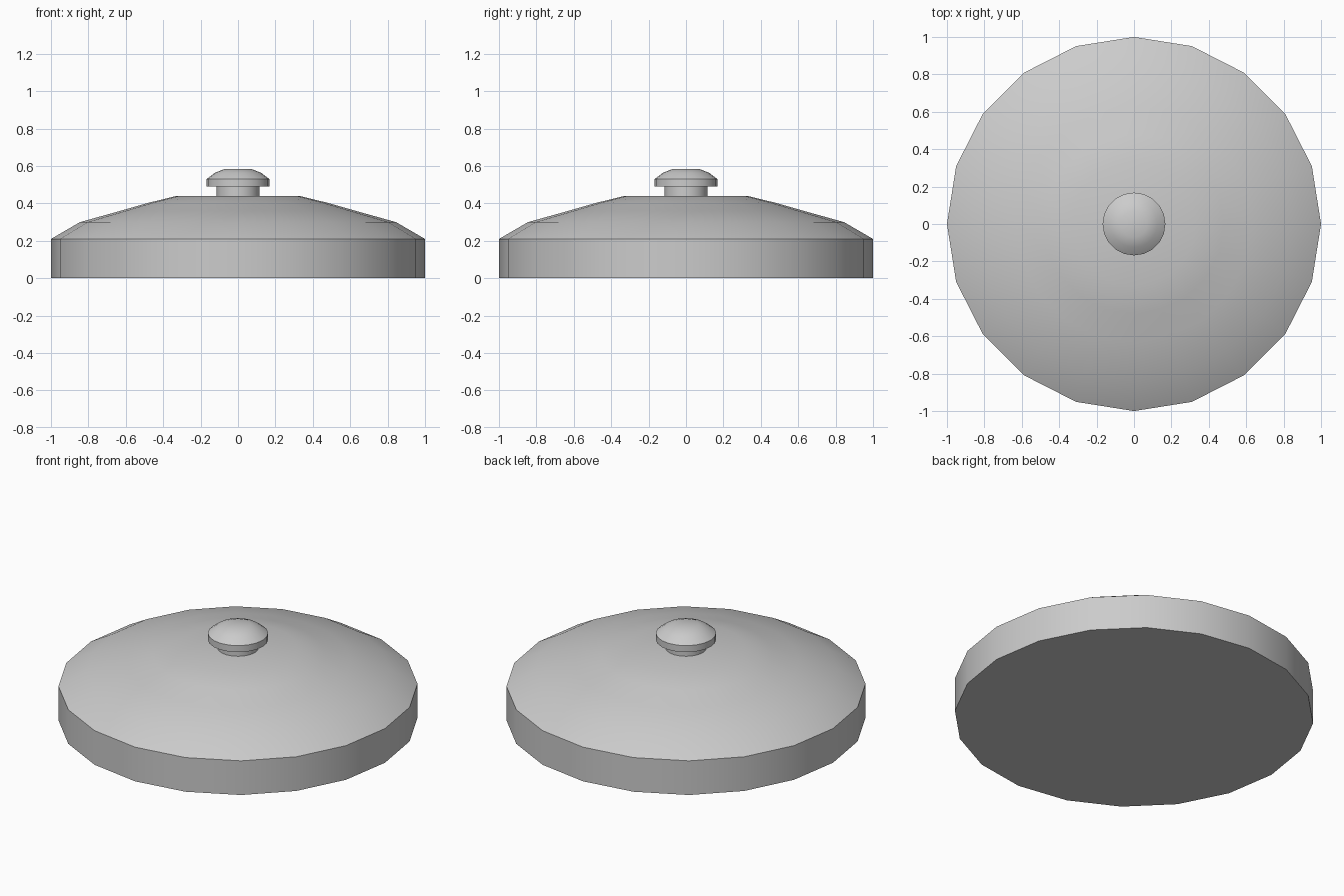
import bpy, bmesh
from math import cos, sin, pi, radians

if "Cube" in bpy.data.objects:
    bpy.data.objects.remove(bpy.data.objects["Cube"])

SIDES = 20


def lathe(name, profile, smooth_angle):
    """Revolve a (radius, z) profile around z and cap both ends."""
    bm = bmesh.new()
    rings = []
    for r, z in profile:
        rings.append([bm.verts.new((r * cos(2 * pi * i / SIDES),
                                    r * sin(2 * pi * i / SIDES), z))
                      for i in range(SIDES)])
    for low, high in zip(rings, rings[1:]):
        for i in range(SIDES):
            j = (i + 1) % SIDES
            bm.faces.new((low[i], low[j], high[j], high[i]))
    bm.faces.new(rings[0][::-1])
    bm.faces.new(rings[-1])
    mesh = bpy.data.meshes.new(name)
    bm.to_mesh(mesh)
    bm.free()
    obj = bpy.data.objects.new(name, mesh)
    bpy.context.collection.objects.link(obj)
    bpy.ops.object.select_all(action='DESELECT')
    obj.select_set(True)
    bpy.context.view_layer.objects.active = obj
    bpy.ops.object.shade_smooth_by_angle(angle=radians(smooth_angle))
    return obj


# Rim with straight wall, bevelled shoulder, gently domed top and flat crown
lathe("domed_lid", [(1, 0), (1, 0.21), (0.845, 0.30), (0.63, 0.36),
                    (0.48, 0.403), (0.33, 0.44)], 20)

# Handle: narrow stem under a wider domed cap
lathe("knob_stem", [(0.115, 0.44), (0.115, 0.49)], 30)
lathe("knob_cap", [(0.168, 0.49), (0.168, 0.53), (0.125, 0.563),
                   (0.07, 0.585)], 30)
